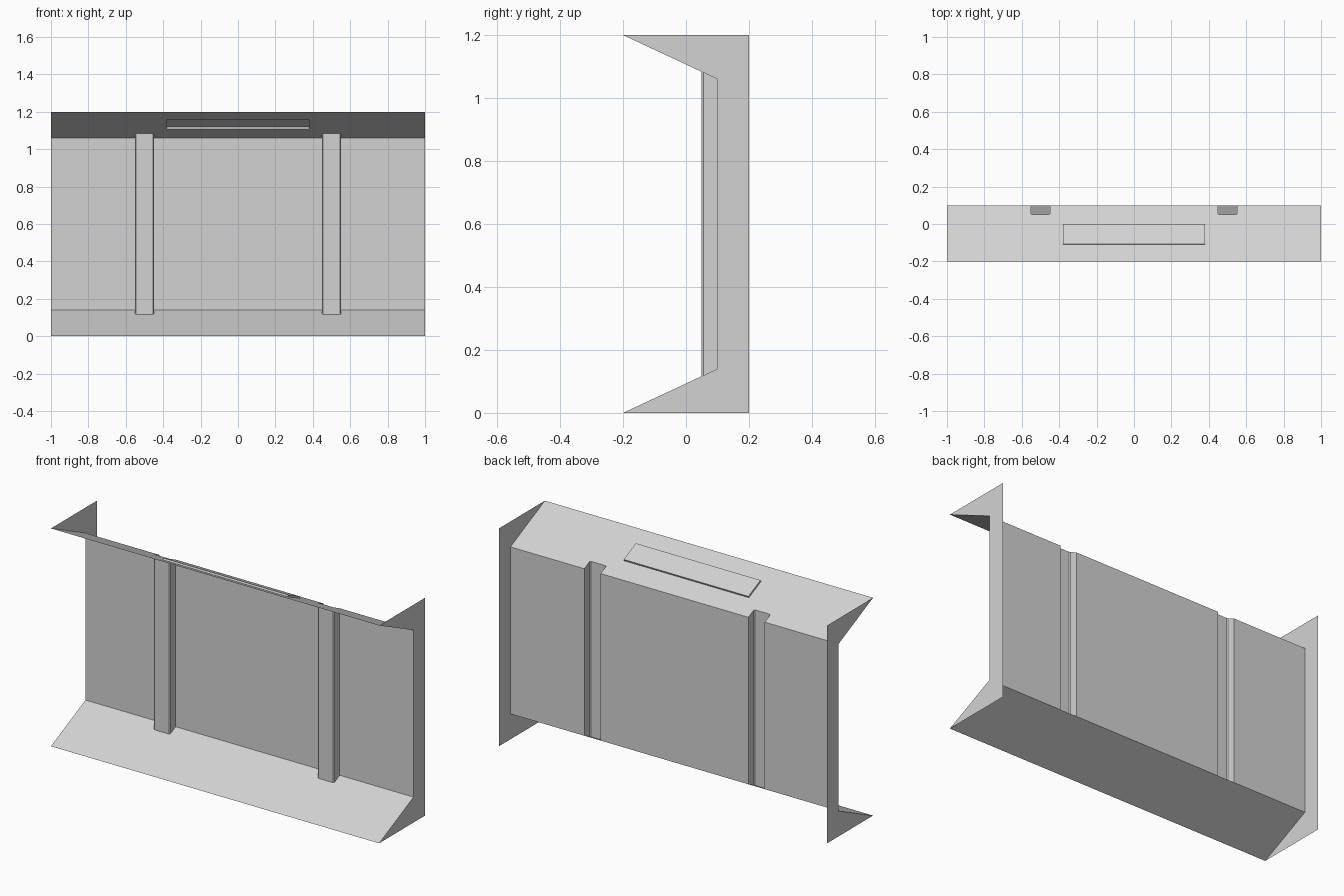
import bpy
import bmesh
from mathutils import Vector

cube = bpy.data.objects.get("Cube")
if cube:
    bpy.data.objects.remove(cube, do_unlink=True)

grey = bpy.data.materials.new("light_grey")
grey.use_nodes = True
colour = (0.65, 0.65, 0.65, 1)
grey.diffuse_color = colour
grey.node_tree.nodes["Principled BSDF"].inputs["Base Color"].default_value = colour

HALF, HEIGHT, LIP = 1.0, 1.2, 0.14      # half length, total height, slope rise
FRONT, WALL, BACK = -0.2, 0.1, 0.2      # depths along y


def low(x, y):
    """Point on the lower sloping sheet."""
    return Vector((x, y, LIP * (y - FRONT) / (WALL - FRONT)))


def high(x, y):
    """Point on the upper sloping sheet."""
    p = low(x, y)
    p.z = HEIGHT - p.z
    return p


def sheet(name, polygons):
    """Flat-shaded open surface made from a list of polygons."""
    bm = bmesh.new()
    for poly in polygons:
        bm.faces.new([bm.verts.new(p) for p in poly])
    bmesh.ops.remove_doubles(bm, verts=bm.verts, dist=0.0001)
    bmesh.ops.recalc_face_normals(bm, faces=bm.faces)
    mesh = bpy.data.meshes.new(name)
    bm.to_mesh(mesh)
    bm.free()
    mesh.materials.append(grey)
    obj = bpy.data.objects.new(name, mesh)
    bpy.context.collection.objects.link(obj)
    return obj


# Plan outline of the wall with two hollow chamfered ribs pressed forward
half_rib, rib_front, chamfer = 0.05, 0.05, 0.005
path = [(-HALF, WALL)]
for centre in (-0.5, 0.5):
    left, right = centre - half_rib, centre + half_rib
    path += [(left, WALL), (left, rib_front + chamfer),
             (left + chamfer, rib_front), (right - chamfer, rib_front),
             (right, rib_front + chamfer), (right, WALL)]
path.append((HALF, WALL))

sheet("ribbed_wall", [[low(*a), low(*b), high(*b), high(*a)]
                      for a, b in zip(path, path[1:])])

# Lower sloping sheet
sheet("lower_slope", [[low(-HALF, FRONT), low(HALF, FRONT),
                       low(HALF, WALL), low(-HALF, WALL)]])

# Upper sloping sheet, notched for the ribs and open at the panel recess
px, y0, y1 = 0.38, -0.11, -0.005


def slope_quad(xa, xb, ya, yb):
    return [high(xa, ya), high(xb, ya), high(xb, yb), high(xa, yb)]


sheet("upper_slope", [
    slope_quad(-HALF, HALF, FRONT, y0),
    slope_quad(-HALF, -px, y0, y1),
    slope_quad(px, HALF, y0, y1),
    [high(HALF, y1), high(-HALF, y1)] + [high(*p) for p in path],
])

# Shallow panel pushed up out of the upper slope
normal = Vector((0, LIP, WALL - FRONT)).normalized() * 0.01
rim = slope_quad(-px, px, y0, y1)
raised = [p + normal for p in rim]
sides = [[rim[i - 1], rim[i], raised[i], raised[i - 1]] for i in range(4)]
sheet("recessed_panel", [raised] + sides)

# Thin end panels
for side, x in (("left", HALF), ("right", -HALF)):
    sheet(side + "_end_panel", [[
        low(x, FRONT), Vector((x, BACK, 0)), Vector((x, BACK, HEIGHT)),
        high(x, FRONT), high(x, WALL), low(x, WALL)]])
